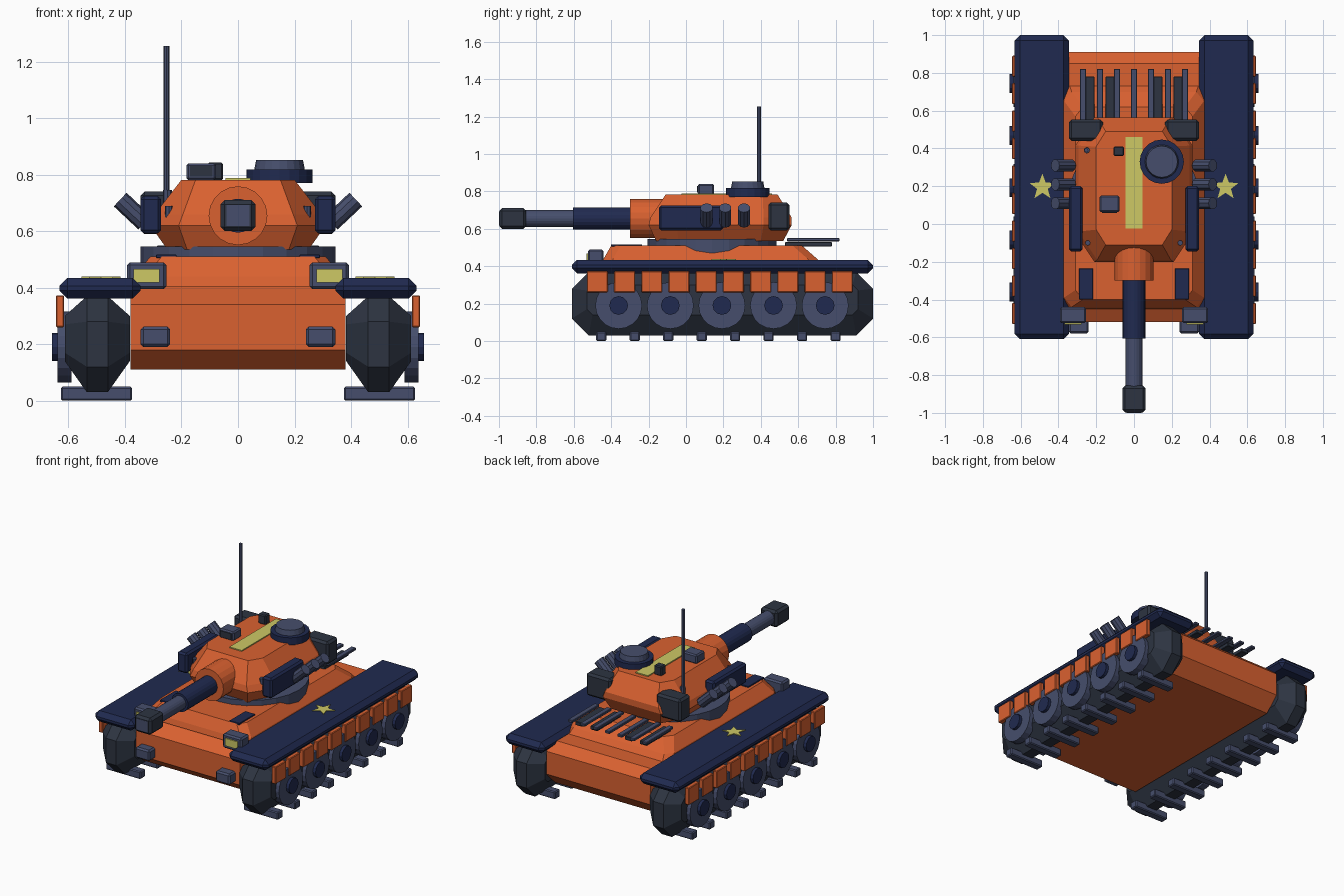
import bpy, bmesh, math
from mathutils import Vector

old = bpy.data.objects.get("Cube")
if old:
    bpy.data.objects.remove(old, do_unlink=True)


def material(name, rgb):
    m = bpy.data.materials.new(name)
    m.use_nodes = True
    m.diffuse_color = (*rgb, 1)
    m.node_tree.nodes["Principled BSDF"].inputs["Base Color"].default_value = (*rgb, 1)
    return m


ORANGE = material("orange_armour", (0.70, 0.12, 0.03))
NAVY = material("navy_paint", (0.0144, 0.023, 0.08))
SLATE = material("slate_metal", (0.061, 0.076, 0.15))
CHARCOAL = material("charcoal_metal", (0.026, 0.034, 0.053))
YELLOW = material("yellow_marking", (0.61, 0.58, 0.13))


def finish(name, bm, mat, bevel=0):
    bmesh.ops.recalc_face_normals(bm, faces=bm.faces)
    mesh = bpy.data.meshes.new(name)
    bm.to_mesh(mesh)
    bm.free()
    mesh.materials.append(mat)
    ob = bpy.data.objects.new(name, mesh)
    bpy.context.collection.objects.link(ob)
    if bevel:
        mod = ob.modifiers.new("edge_bevel", "BEVEL")
        mod.width, mod.segments = bevel, 1
    return ob


def box(name, x, y, z, mat, bevel=0.006):
    """Box from (min, max) pairs on each axis."""
    bm = bmesh.new()
    bmesh.ops.create_cube(bm, size=1)
    for v in bm.verts:
        v.co = [(a + b) / 2 + c * (b - a) for (a, b), c in zip((x, y, z), v.co)]
    return finish(name, bm, mat, bevel)


def rod(name, start, end, r, mat, sides=20, r2=None, bevel=0):
    """Cylinder or cone frustum between two points."""
    a, b = Vector(start), Vector(end)
    bm = bmesh.new()
    bmesh.ops.create_cone(bm, cap_ends=True, segments=sides, radius1=r,
                          radius2=r if r2 is None else r2, depth=(b - a).length)
    ob = finish(name, bm, mat, bevel)
    ob.location = (a + b) / 2
    ob.rotation_euler = (b - a).to_track_quat("Z", "Y").to_euler()
    return ob


def loft(name, rings, mat, bevel=0):
    """Skin through closed rings of equal length, with both ends capped."""
    bm = bmesh.new()
    loops = [[bm.verts.new(p) for p in ring] for ring in rings]
    n = len(loops[0])
    for a, b in zip(loops, loops[1:]):
        for i in range(n):
            j = (i + 1) % n
            bm.faces.new((a[i], a[j], b[j], b[i]))
    bm.faces.new(loops[0])
    bm.faces.new(loops[-1])
    return finish(name, bm, mat, bevel)


def octagon(u0, u1, v0, v1, cu, cv):
    """Rectangle with cut corners."""
    return [(u0 + cu, v0), (u1 - cu, v0), (u1, v0 + cv), (u1, v1 - cv),
            (u1 - cu, v1), (u0 + cu, v1), (u0, v1 - cv), (u0, v0 + cv)]


def flat_ring(half, y0, y1, cx, cy, z):
    return [(x, y, z) for x, y in octagon(-half, half, y0, y1, cx, cy)]


def mirrored(side, a, b):
    return tuple(sorted((side * a, side * b)))


# Hull and raised deck
profile = [(-0.44, 0.11), (-0.52, 0.18), (-0.52, 0.34), (-0.42, 0.405),
           (0.85, 0.405), (0.91, 0.35), (0.91, 0.20), (0.82, 0.11)]
loft("hull", [[(x, y, z) for y, z in profile] for x in (-0.38, 0.38)], ORANGE)
loft("upper_deck", [flat_ring(0.38, -0.45, 0.73, 0.04, 0.05, 0.405),
                    flat_ring(0.37, -0.44, 0.70, 0.04, 0.05, 0.44),
                    flat_ring(0.31, -0.40, 0.62, 0.04, 0.05, 0.51)], ORANGE)

# Engine deck vents
for i in range(7):
    x = (i - 3) * 0.09
    box("engine_slat", (x - 0.017, x + 0.017), (0.54, 0.82), (0.533, 0.55), SLATE, 0.003)
for x in (-0.235, -0.125, 0.125, 0.235):
    box("engine_vent", (x - 0.026, x + 0.026), (0.53, 0.78), (0.505, 0.53), CHARCOAL, 0.003)

for s, side in ((1, "left"), (-1, "right")):
    # Track body with tapered cross-section
    rings = []
    for dx, inset, low, high, cut in ((-0.115, 0.08, 0.14, 0.30, 0.03), (-0.037, 0, 0.03, 0.37, 0.09),
                                      (0.037, 0, 0.03, 0.37, 0.09), (0.115, 0.08, 0.14, 0.30, 0.03)):
        rings.append([(s * (0.498 + dx), y, z)
                      for y, z in octagon(-0.61 + inset, 1 - inset, low, high, cut, cut)])
    loft(side + "_track", rings, CHARCOAL)
    for i in range(8):
        y = -0.453 + i * 0.179
        box(side + "_track_cleat", mirrored(s, 0.375, 0.627), (y - 0.027, y + 0.027), (0, 0.05), SLATE)

    # Road wheels
    for i in range(5):
        y = -0.36 + i * 0.276
        rod(side + "_wheel", (s * 0.59, y, 0.19), (s * 0.638, y, 0.19), 0.125, SLATE)
        rod(side + "_wheel_hub", (s * 0.63, y, 0.19), (s * 0.658, y, 0.19), 0.05, NAVY, 12)

    # Fender and skirt plates
    box(side + "_fender", mirrored(s, 0.345, 0.632), (-0.61, 1), (0.362, 0.434), NAVY, 0.028)
    for i in range(10):
        y = -0.53 + i * 0.1455
        box(side + "_skirt_plate", mirrored(s, 0.615, 0.645), (y, y + 0.112), (0.26, 0.373), ORANGE, 0.004)

    # Star marking
    star = [(s * 0.485 + r * math.sin(k * math.pi / 5), 0.195 + r * math.cos(k * math.pi / 5))
            for k in range(10) for r in ((0.072, 0.03)[k % 2],)]
    loft(side + "_star", [[(x, y, z) for x, y in star] for z in (0.433, 0.439)], YELLOW)

    # Headlight, tow block and driver hatch
    box(side + "_headlight", mirrored(s, 0.253, 0.393), (-0.525, -0.44), (0.395, 0.49), SLATE, 0.01)
    box(side + "_headlight_lens", mirrored(s, 0.277, 0.369), (-0.532, -0.524), (0.418, 0.467), YELLOW, 0)
    box(side + "_tow_block", mirrored(s, 0.24, 0.345), (-0.58, -0.5), (0.19, 0.262), SLATE, 0.01)
    box(side + "_deck_hatch", mirrored(s, 0.217, 0.29), (-0.40, -0.235), (0.505, 0.517), NAVY, 0.002)

    # Turret stowage and smoke tubes
    box(side + "_turret_bin", mirrored(s, 0.272, 0.345), (-0.145, 0.20), (0.592, 0.725), NAVY, 0.012)
    box(side + "_rear_bin", mirrored(s, 0.165, 0.345), (0.44, 0.553), (0.59, 0.74), CHARCOAL, 0.014)
    for y in (0.11, 0.21, 0.31):
        rod(side + "_smoke_tube", (s * 0.33, y, 0.63), (s * 0.417, y, 0.712), 0.033, SLATE, 10)
    rod(side + "_front_lifting_lug", (s * 0.245, -0.1, 0.64), (s * 0.245, -0.1, 0.69), 0.014, SLATE, 8)

# Turret
rod("turret_ring", (0, 0.14, 0.44), (0, 0.14, 0.545), 0.345, SLATE, 24)
loft("turret", [flat_ring(0.25, -0.16, 0.52, 0.07, 0.12, 0.535),
                flat_ring(0.31, -0.20, 0.565, 0.10, 0.15, 0.62),
                flat_ring(0.295, -0.19, 0.565, 0.10, 0.15, 0.66),
                flat_ring(0.20, -0.11, 0.49, 0.05, 0.08, 0.782)], ORANGE)
box("turret_stripe", (-0.045, 0.045), (-0.025, 0.46), (0.78, 0.789), YELLOW, 0)

# Gun
GUN_Z = 0.655
for name, y0, y1, r, mat in (("gun_mantlet", -0.30, -0.08, 0.104, ORANGE),
                             ("gun_sleeve", -0.605, -0.29, 0.06, NAVY),
                             ("gun_barrel", -0.87, -0.60, 0.045, SLATE)):
    rod(name, (0, y0, GUN_Z), (0, y1, GUN_Z), r, mat)
box("muzzle_brake", (-0.062, 0.062), (-0.998, -0.855), (0.6, 0.71), CHARCOAL, 0.015)
box("muzzle_face", (-0.04, 0.04), (-1, -0.992), (0.618, 0.692), SLATE, 0)

# Roof fittings
rod("cupola_base", (0.147, 0.33, 0.77), (0.147, 0.33, 0.818), 0.117, NAVY)
rod("cupola_hatch", (0.147, 0.33, 0.815), (0.147, 0.33, 0.852), 0.09, SLATE, r2=0.083)
box("sight_box", (-0.183, -0.077), (0.063, 0.15), (0.78, 0.84), SLATE, 0.008)
box("sight_window", (-0.17, -0.09), (0.058, 0.065), (0.794, 0.83), CHARCOAL, 0)
box("roof_periscope", (-0.108, -0.053), (0.36, 0.41), (0.78, 0.843), CHARCOAL)
rod("antenna_base", (-0.25, 0.39, 0.66), (-0.25, 0.39, 0.745), 0.016, SLATE, 8)
rod("antenna", (-0.253, 0.39, 0.70), (-0.253, 0.39, 1.255), 0.011, SLATE, 8)
